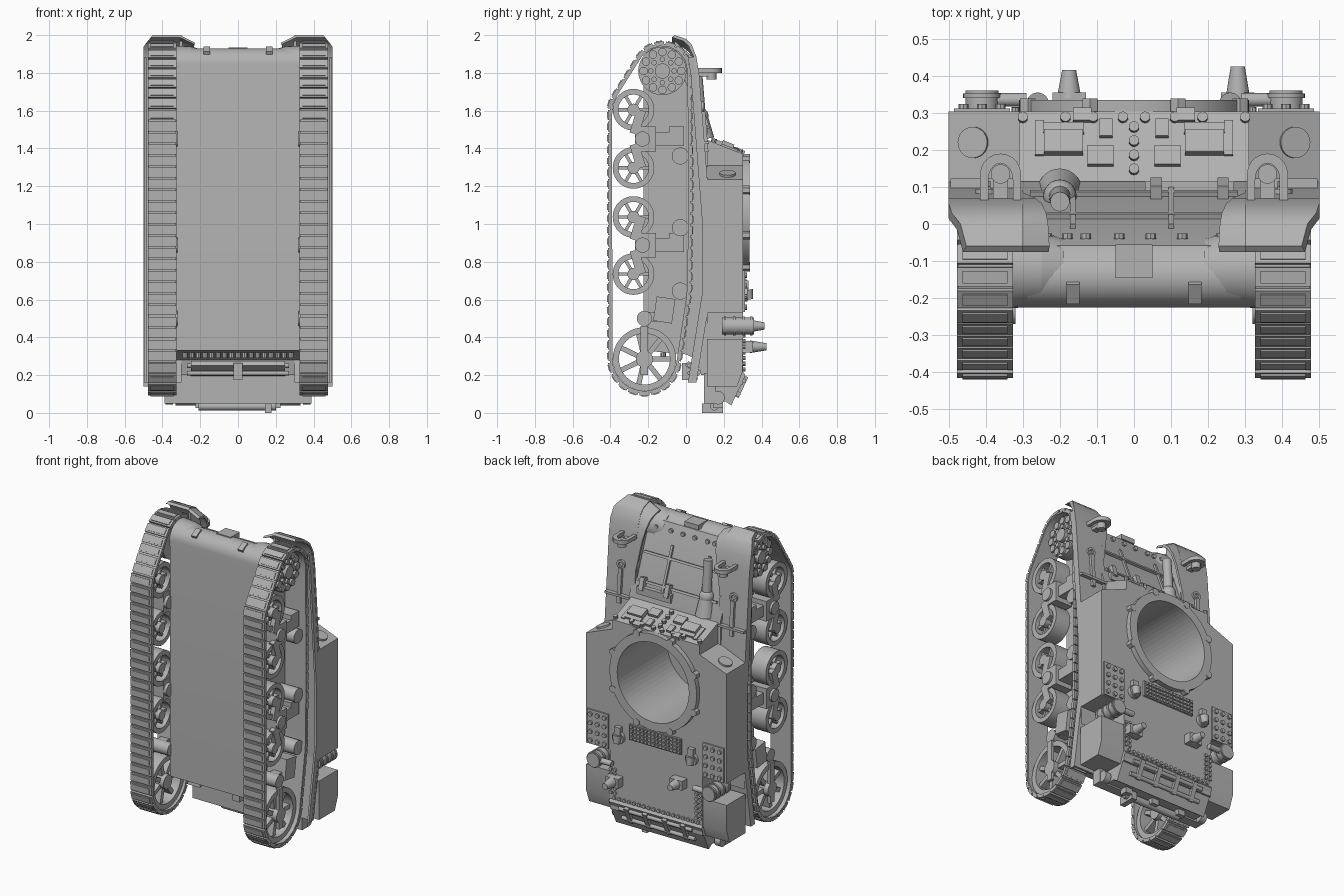
import bpy, bmesh, math
from mathutils import Vector, Matrix, geometry

if bpy.data.objects.get("Cube"):
    bpy.data.objects.remove(bpy.data.objects["Cube"])
material = bpy.data.materials.new("plain_grey")
material.use_nodes = True
material.diffuse_color = (0.45, 0.45, 0.45, 1)
shader = material.node_tree.nodes["Principled BSDF"]
shader.inputs["Base Color"].default_value = material.diffuse_color
parts = []

def start(name, mirror=False, cutter=None):
    global mesh
    mesh = bmesh.new()
    part = bpy.data.objects.new(name, bpy.data.meshes.new(name))
    part.data.materials.append(material)
    bpy.context.scene.collection.objects.link(part)
    if mirror:
        part.modifiers.new("Mirror", 'MIRROR')
    if cutter:
        cut = part.modifiers.new("Well", 'BOOLEAN')
        cut.operation, cut.solver, cut.object = 'DIFFERENCE', 'EXACT', cutter
    parts.append((part, mesh))
    return part

def boxes(*items):  # centre, size, optional turn about x
    for centre, size, *turn in items:
        place = Matrix.Translation(centre) @ Matrix.Rotation(sum(turn), 4, 'X')
        bmesh.ops.create_cube(mesh, size=1, matrix=place @ Matrix.Diagonal((*size, 1)))

def cylinders(*items, segments=28):  # start, end, radius, optional end radius
    for first, last, *radius in items:
        first, last = Vector(first), Vector(last)
        turn = (last - first).to_track_quat('Z', 'Y').to_matrix().to_4x4()
        bmesh.ops.create_cone(mesh, cap_ends=True, segments=segments, radius1=radius[0],
                              radius2=radius[-1], depth=(last - first).length,
                              matrix=Matrix.Translation((first + last) / 2) @ turn)

def stud(x, y, z, radius=.011):
    cylinders(((x, y, z), (x, y + .014, z), radius), segments=8)

def skin(axis, *lines):  # closed (y, z) or (x, z) profiles set along the axis
    rings = [[mesh.verts.new((at, a, b) if axis == 'x' else (a, at, b)) for a, b in profile]
             for profile, at in lines]
    for low, high in zip(rings, rings[1:] + (rings[:1] if len(rings) > 2 else [])):
        for i in range(len(low)):
            mesh.faces.new((low[i - 1], low[i], high[i], high[i - 1]))
    return rings

def prism(profile, low, high, axis='x'):
    ends = skin(axis, (profile, low), (profile, high))
    for end in ends:
        mesh.faces.new(end)
    return ends

def band(outer, inner, low, high, axis='x'):
    skin(axis, (outer, low), (outer, high), (inner, high), (inner, low))

def arc(centre, radius, count=40, begin=0, sweep=math.tau):
    angles = [begin + i * sweep / count for i in range(count)]
    return [(centre[0] + radius * math.cos(a), centre[1] + radius * math.sin(a)) for a in angles]

# hull bodies with the turret well cut out
well = start("turret_well_cutter")
cylinders(((0, -.17, 1.06), (0, .5, 1.06), .255), segments=64)
start("lower_hull", cutter=well)
prism([(-.225, .33)] + arc((-.142, 1.847), .083, 12, math.pi, -2.6)
      + [(-.058, 1.9), (.115, 1.45), (.12, .2), (.08, .2), (.06, .28), (0, .31)], -.325, .325)
start("final_drive_housing", mirror=True)
cylinders(((.19, -.122, 1.84), (.25, -.122, 1.84), .083, .1),
          ((.25, -.122, 1.84), (.33, -.122, 1.84), .1, .105))
start("upper_hull", cutter=well)
half = [(.33, .15), (.33, .53), (.5, .53), (.5, 1.235), (.31, 1.31), (.31, 1.37)]
for vert in prism(half + [(-x, z) for x, z in reversed(half)], .1, .303, 'y')[0]:
    vert.co.z += .08 if vert.co.z > 1.35 else 0
start("turret_ring")
band(arc((0, 1.06), .31, 64), arc((0, 1.06), .255, 64), .3, .335, 'y')
for x, z in arc((0, 1.06), .31, 8, math.pi / 8):
    cylinders(((x, .302, z), (x, .338, z), .024), segments=6)

# tail, tow bar, rear corner boxes and rear plate
start("tail_and_tow_bar")
prism([(.3, .22), (.315, .2), (.24, .04), (.21, .06), (.1, .06), (.1, .22)], -.33, .33)
boxes(((0, .125, .13), (.78, .06, .16)), ((0, .13, .22), (.64, .05, .12)),
      ((.16, .14, .025), (.035, .11, .05)))
cylinders(((-.21, .15, .035), (.2, .15, .035), .022))
boxes(*[((x, .17, .045), (.05, .05, .04)) for x in (-.2, 0, .2)])
start("rear_stowage_box", mirror=True)
prism([(.11, .39), (.3, .39), (.3, .22), (.27, .14), (.11, .14)], .31, .5)
cylinders(((.345, .17, .08), (.385, .17, .08), .035))
start("rear_plate_fittings")
for i in range(17):
    x = -.28 + i * .035
    cylinders(((x, -.12, .32), (x, -.12, .29), .014), segments=8)
boxes(((0, .04, .235), (.5, .03, .09), .9), ((0, .02, .22), (.05, .08, .09)))
cylinders(*[((-.27, .02, z), (.27, .02, z), .012) for z in (.21, .25)])

# rear deck hinges, rivets and grille
start("deck_rivets_and_hinges")
boxes(*[((x, .29, .14), (.03, .03, .12), -.44) for x in (-.2, -.07, .07, .2)])
cylinders(((-.26, .275, .1), (.26, .275, .1), .013), ((-.26, .305, .17), (.26, .305, .17), .013))
for i in range(18):
    stud(-.3 + i * .035, .3, .23)
for i in range(24):
    stud((-.32, -.29, .29, .32)[i % 4], .3, .26 + i // 4 * .03)
start("deck_grille")
boxes(((0, .305, .685), (.37, .02, .1)))
boxes(*[((-.17 + i % 14 * .026, .316, .65 + i // 14 * .024), (.02, .012, .016)) for i in range(56)])

# riveted pads, vents, silencers and tapered posts
start("riveted_pad", mirror=True)
boxes(((.41, .306, .645), (.15, .012, .22)))
for i in range(12):
    stud(.36 + i % 3 * .05, .31, .56 + i // 3 * .056, .014)
start("deck_vent", mirror=True)
cylinders(((.26, .3, .63), (.26, .325, .63), .04), ((.26, .325, .65), (.26, .335, .6), .03, .02))
boxes(((.26, .315, .66), (.04, .03, .08)))
start("silencer", mirror=True)
cylinders(((.41, .19, .46), (.41, .36, .46), .045), ((.29, .335, .46), (.4, .335, .46), .018))
cylinders(*[((.41, y, .46), (.41, y + .012, .46), .051) for y in (.2, .25, .3, .34)])
start("tapered_posts")
for x, top, z in ((-.175, .415, .46), (.28, .425, .35)):
    boxes(((x, .32, z), (.09, .07, .06)))
    cylinders(((x, .34, z), (x, top, z), .033, .019))

# driver plate visors, frames, bolts and ports
def front(y, lift=0):
    return 1.49 - y * .4 + lift

start("visors_and_ports", mirror=True)
for x, y, *size in ((.19, .215, .105, .065, .06), (.19, .255, .11, .03, .03),
                    (.09, .18, .07, .055, .04), (.075, .255, .035, .05, .035),
                    (.255, .23, .025, .1, .02), (.14, .29, .05, .035, .04)):
    boxes(((x, y, front(y)), size, -.38))
for x, y in [(x, .285) for x in (.03, .11, .185, .3)] + [(0, .145 + i * .038) for i in range(4)]:
    cylinders(((x, y, front(y)), (x, y + .005, front(y, .02)), .014), segments=10)
cylinders(((.43, .22, 1.255), (.436, .22, 1.272), .042))

# track guards: sheet over the track, side lip, flared front hood and inner wall
start("track_guard", mirror=True)
top = [(-.06, 2), (0, 1.98), (.03, 1.95), (.055, 1.885), (.07, 1.79), (.13, 1.02), (.13, .63), (.055, .16)]
under = [(y - .015, z - (.012 if z > 1.9 else 0)) for y, z in reversed(top)]
for vert in prism(top + under, .3, .5)[1]:
    vert.co.x -= max(0, vert.co.z - 1.94) * .8
prism(top[3:] + [(y - .045, z) for y, z in reversed(top[3:])], .485, .498)
for vert in prism(top[:5] + [(.085, 1.6), (.07, 1.6)] + under[3:], .3, .31)[0]:
    vert.co.x -= max(0, vert.co.z - 1.6) * .18
    vert.co.z -= max(0, vert.co.z - 1.8) * .2
prism([(-.06, 1.97), (.04, 1.88), (.1, 1.35), (.05, 1.35), (-.06, 1.88)], .295, .31)
prism([(.11, .42), (.12, .63), (.13, 1.02), (.11, 1.22)], .3, .495)

# lamp brackets and tools on the guards
start("guard_fittings", mirror=True)
arch = [(.415, .06)] + arc((.36, .135), .055, 11, 0, math.pi * 1.1) + [(.305, .06)]
inner = [(.36 + (x - .36) * .6, .06 + (y - .06) * .8) for x, y in reversed(arch)]
for vert in sum(prism(arch + inner, 0, .025), []):
    vert.co = (vert.co.y, vert.co.z, 1.8 + vert.co.x)
cylinders(((.36, .135, 1.765), (.36, .135, 1.81), .026))
band(arc((.4, 1.62), .028, 20), arc((.4, 1.62), .014, 20), .07, .095, 'y')
boxes(((.36, .1, 1.79), (.04, .08, .02)), ((.4, .1, 1.49), (.025, .02, .22), .08),
      ((.4, .105, 1.43), (.19, .035, .015)))

# glacis panels, bolts, nose lugs and ball mount
start("glacis_fittings")
boxes(*[((x, .05, 1.635), (.015, .015, .32), .367) for x in (-.165, .1)])
boxes(*[((0, y, z), (.56, .02, .015), .367) for y, z in ((.02, 1.71), (.08, 1.55))])
boxes(((.15, .095, 1.5), (.24, .04, .05)), ((0, -.1, 1.92), (.1, .09, .03)))
boxes(*[((x, .095, 1.54), (.03, .04, .08), .3) for x in (.06, .24)])
boxes(*[((x, -.175, 1.9), (.035, .06, .06), .5) for x in (-.165, .165)])
for x in (-.235, -.18, -.13, -.04, .045, .13, .235):
    stud(x, -.04, 1.86, .014)
start("ball_mount")
bmesh.ops.create_uvsphere(mesh, u_segments=24, v_segments=12, radius=.045,
                          matrix=Matrix.Translation((-.2, .075, 1.57)))
cylinders(((-.2, .09, 1.45), (-.2, .075, 1.57), .06, .04),
          ((-.2, .075, 1.57), (-.2, .06, 1.8), .03, .026))

# road wheels, return rollers, idler and sprocket
start("wheels", mirror=True)
axles = [(-.278, z, .11, .08, .032, 6) for z in (1.605, 1.297, 1.037, .735)]
for y, z, radius, rim, hub, spokes in axles + [(-.22, .285, .168, .135, .045, 7)]:
    band(arc((y, z), radius), arc((y, z), rim), .345, .45)
    cylinders(((.345, y, z), (.46, y, z), hub))
    for i, spot in enumerate(arc((y, z), (rim + hub) / 2, spokes)):
        boxes(((.4, *spot), (.06, rim - hub + .02, radius * .16), i * math.tau / spokes))
cylinders(*[((.32, -.03, z), (.45, -.03, z), .045) for z in (1.36, .98, .645)])
start("sprocket", mirror=True)
cylinders(((.36, -.125, 1.81), (.43, -.125, 1.81), .128), ((.32, -.125, 1.81), (.455, -.125, 1.81), .04))
for count, radius, size in ((12, .1, .022), (8, .062, .014)):
    cylinders(*[((.42, *spot), (.445, *spot), size) for spot in arc((-.125, 1.81), radius, count)])

# bogie frames and idler bracket
start("bogies_and_brackets", mirror=True)
for z in (1.45, .888):
    boxes(((.4, -.215, z), (.12, .11, .13)), ((.385, -.13, z), (.11, .08, .07)),
          ((.38, -.05, z + .015), (.12, .08, .1)))
    boxes(*[((.445, -.255, z + s * .09), (.03, .05, .13), -s * .3) for s in (-1, 1)])
    cylinders(((.32, -.23, z), (.475, -.23, z), .04))
boxes(((.39, -.115, .545), (.13, .1, .13), -.15), ((.45, -.22, .33), (.02, .04, .26)),
      ((.4, -.17, .51), (.06, .1, .05)))
cylinders(((.32, -.22, .5), (.45, -.22, .5), .04))

# track: a belt wrapped round the wheels, then links spaced along it
start("track", mirror=True)
cloud = []
for y, z, radius in ((-.22, .285, .184), (-.125, 1.81, .147), (-.278, 1.605, .127),
                     (-.03, 1.36, .055), (-.03, .98, .055), (-.03, .645, .05)):
    cloud += [Vector(spot) for spot in arc((y, z), radius, 48)]
loop = [cloud[i] for i in geometry.convex_hull_2d(cloud)]
edges = list(zip(loop, loop[1:] + loop[:1]))
links, path, inside, run = 68, [], [], 0
step = sum((b - a).length for a, b in edges) / links
for a, b in edges:
    length = (b - a).length
    while len(path) * step < run + length and len(path) < links:
        path.append(a.lerp(b, (len(path) * step - run) / length))
    run += length
for i, spot in enumerate(path):
    along = (path[(i + 1) % links] - path[i - 1]).normalized()
    out = Vector((along.y, -along.x))
    out *= 1 if out.dot(spot - Vector((-.18, 1.05))) > 0 else -1
    inside.append(spot - out * .014)
    for lift, width, share, depth in ((0, .151, .86, .017), (.009, .122, .55, .009)):
        boxes(((.402, *(spot + out * lift)), (width, step * share, depth), math.atan2(along.y, along.x)))
band(path, inside, .328, .475)

# write the meshes, smooth round surfaces and keep edges crisp
bpy.ops.object.select_all(action='DESELECT')
for part, mesh in parts:
    bmesh.ops.recalc_face_normals(mesh, faces=mesh.faces)
    mesh.to_mesh(part.data)
    mesh.free()
    part.select_set(part.name not in ("turret_well_cutter", "upper_hull"))
bpy.context.view_layer.objects.active = parts[1][0]
bpy.ops.object.shade_smooth_by_angle(angle=math.radians(32))
well.hide_render = well.hide_viewport = True
